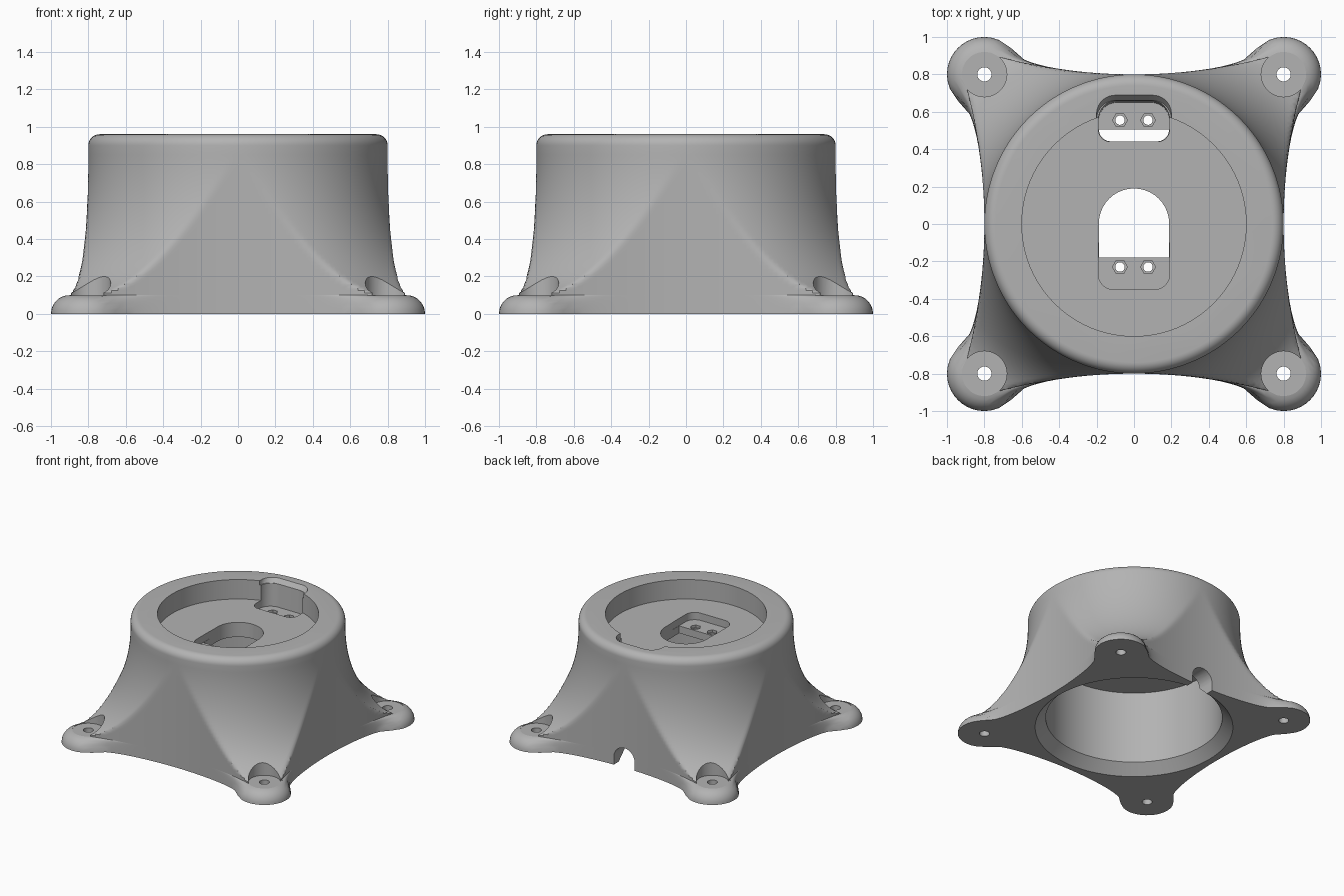
import bpy, bmesh
from math import sin, cos, pi, sqrt, radians
from mathutils import Matrix

cube = bpy.data.objects.get("Cube")
if cube:
    bpy.data.objects.remove(cube, do_unlink=True)

grey = bpy.data.materials.new("plain grey")
grey.use_nodes = True
colour = (0.45, 0.45, 0.45, 1)
grey.diffuse_color = colour
grey.node_tree.nodes["Principled BSDF"].inputs["Base Color"].default_value = colour

cutters = bpy.data.collections.new("cutters")
bpy.context.scene.collection.children.link(cutters)


def loft(name, rings, collection):
    """Skin a stack of equal-length closed rings and cap both ends."""
    bm = bmesh.new()
    rows = [[bm.verts.new(p) for p in ring] for ring in rings]
    n = len(rows[0])
    for a, b in zip(rows, rows[1:]):
        for i in range(n):
            j = (i + 1) % n
            bm.faces.new((a[i], a[j], b[j], b[i]))
    bm.faces.new(rows[0][::-1])
    bm.faces.new(rows[-1])
    bmesh.ops.recalc_face_normals(bm, faces=bm.faces)
    mesh = bpy.data.meshes.new(name)
    bm.to_mesh(mesh)
    bm.free()
    mesh.materials.append(grey)
    ob = bpy.data.objects.new(name, mesh)
    collection.objects.link(ob)
    return ob


def circle(r, z, n, x=0, y=0):
    return [(x + r * cos(2 * pi * i / n), y + r * sin(2 * pi * i / n), z) for i in range(n)]


def drill(name, profile, x=0, y=0, n=32):
    """Round cutter from (radius, height) pairs."""
    return loft(name, [circle(r, z, n, x, y) for r, z in profile], cutters)


def slot(name, half, y0, y1, r0, r1, z0, z1, lean=0):
    """Rounded rectangular cutter; lean pulls in the far wall at the bottom."""
    def ring(z, top):
        pts = []
        for r, cx, cy, start in ((r1, half - r1, top - r1, 0), (r1, r1 - half, top - r1, 90),
                                 (r0, r0 - half, y0 + r0, 180), (r0, half - r0, y0 + r0, 270)):
            steps = 10 if r else 0
            for k in range(steps + 1):
                a = radians(start + 90 * k / max(steps, 1))
                pts.append((cx + r * cos(a), cy + r * sin(a), z))
        return pts
    return loft(name, [ring(z0, y1 - lean), ring(z1, y1)], cutters)


# Plan outline: concave walls running out to four round feet
FOOT = 0.8


def plan(angle, foot):
    phi = angle % (pi / 2)
    phi = min(phi, pi / 2 - phi)
    c, s = cos(phi), sin(phi)
    reach = FOOT - 0.707 * foot
    swell = 12 * (foot - 0.1)

    def outside(r):
        t = r * s
        return t > reach or r * c > 0.8 + 0.18 * t ** 2 + swell * t ** 8
    lo, hi = 0.7, 1.4
    for _ in range(30):
        mid = (lo + hi) / 2
        lo, hi = (lo, mid) if outside(mid) else (mid, hi)
    delta = pi / 4 - phi
    along, across = FOOT * sqrt(2) * cos(delta), FOOT * sqrt(2) * sin(delta)
    if across < foot:
        lo = max(lo, along + sqrt(foot ** 2 - across ** 2))
    return lo


# Levels: height, foot radius, flare radius
levels = []
for k in range(9):
    a = pi / 2 * k / 8
    levels.append((0.1 * sin(a), 0.1 + 0.1 * cos(a), 9))
for k in range(1, 37):
    a = pi / 2 * (1 - k / 36)
    levels.append((0.85 - 0.75 * sin(a), 0.1, 0.8 + 0.42 * (1 - cos(a))))
for k in range(9):
    a = pi / 2 * k / 8
    levels.append((0.9 + 0.06 * sin(a), 0.1, 0.74 + 0.06 * cos(a)))

SEG = 288
rings = []
for z, foot, flare in levels:
    ring = []
    for i in range(SEG):
        a = 2 * pi * i / SEG
        r = min(plan(a, foot), flare)
        ring.append((r * cos(a), r * sin(a), z))
    rings.append(ring)
body = loft("mount_body", rings, bpy.context.scene.collection)

# Top recess and underside cavity with chamfered mouth
drill("top_recess", [(0.6, 0.8), (0.6, 1.1)], n=96)
drill("cavity", [(0.755, -0.01), (0.665, 0.08), (0.665, 0.68)], n=96)

# Central slot with front ledge
slot("centre_opening", 0.188, -0.18, 0.19, 0, 0.188, 0.6, 0.9)
slot("front_ledge", 0.19, -0.35, -0.1, 0.08, 0, 0.74, 0.91)

# Rear pocket cut into the rim
slot("rear_opening", 0.187, 0.442, 0.505, 0.062, 0, 0.6, 0.9)
slot("rear_ledge", 0.19, 0.44, 0.67, 0.065, 0.1, 0.74, 1.1, 0.02)
slot("rear_mouth", 0.2, 0.45, 0.705, 0.06, 0.1, 0.925, 0.98, 0.045)

# Nut seats and screw holes on both ledges
for x in (-0.075, 0.075):
    for y in (-0.23, 0.555):
        drill("nut_seat", [(0.04, 0.72), (0.04, 0.77)], x, y, 6)
        drill("nut_hole", [(0.025, 0.6), (0.025, 0.75)], x, y, 20)

# Counterbored foot holes
for x in (-FOOT, FOOT):
    for y in (-FOOT, FOOT):
        drill("foot_counterbore", [(0.12, 0.095), (0.12, 0.5)], x, y, 48)
        drill("foot_hole", [(0.038, -0.1), (0.038, 0.2)], x, y, 24)

# Cable notch through the rear wall
notch = slot("cable_notch", 0.095, -0.1, 0.16, 0, 0.095, -1, -0.5)
notch.data.transform(Matrix.Rotation(pi / 2, 4, "X"))

# Apply all cuts at once
for ob in cutters.objects:
    ob.hide_render = True
cut = body.modifiers.new("cuts", "BOOLEAN")
cut.operation = "DIFFERENCE"
cut.solver = "EXACT"
cut.operand_type = "COLLECTION"
cut.collection = cutters
bpy.context.view_layer.objects.active = body
body.select_set(True)
bpy.ops.object.modifier_apply(modifier=cut.name)
for ob in list(cutters.objects):
    bpy.data.objects.remove(ob, do_unlink=True)
bpy.data.collections.remove(cutters)
bpy.ops.object.shade_smooth_by_angle(angle=radians(30))
